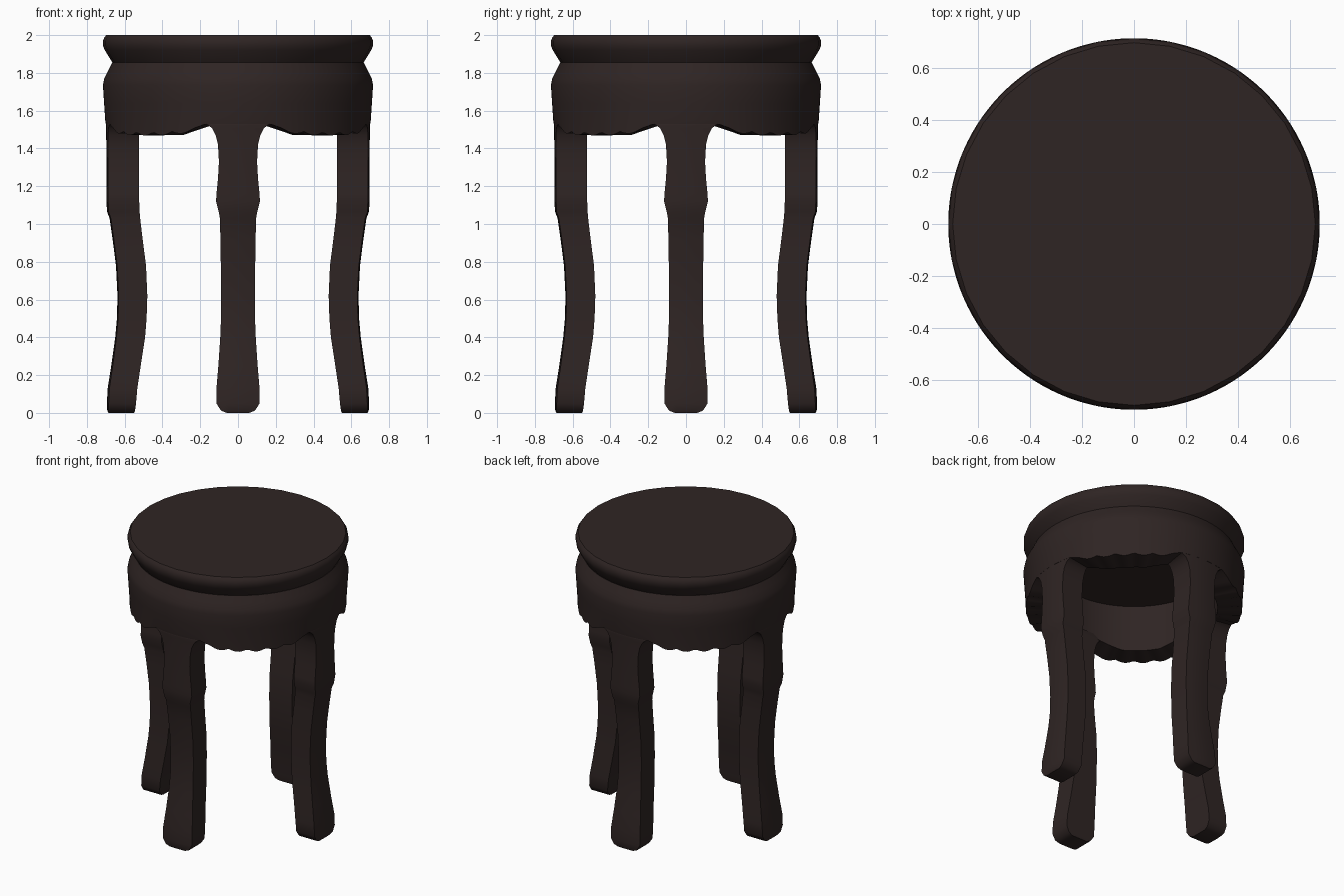
import bpy, bmesh, math

if "Cube" in bpy.data.objects:
    bpy.data.objects.remove(bpy.data.objects["Cube"])

wood = bpy.data.materials.new("dark brown wood")
wood.diffuse_color = (0.028, 0.018, 0.017, 1)
wood.use_nodes = True
wood.node_tree.nodes["Principled BSDF"].inputs["Base Color"].default_value = wood.diffuse_color


def finish(name, bm, angle):
    bmesh.ops.recalc_face_normals(bm, faces=bm.faces)
    me = bpy.data.meshes.new(name)
    bm.to_mesh(me)
    bm.free()
    me.materials.append(wood)
    ob = bpy.data.objects.new(name, me)
    bpy.context.collection.objects.link(ob)
    bpy.ops.object.select_all(action='DESELECT')
    ob.select_set(True)
    bpy.context.view_layer.objects.active = ob
    bpy.ops.object.shade_smooth_by_angle(angle=math.radians(angle))
    return ob


def skin(bm, rings, wrap):
    """Join closed loops of points; wrap joins last to first, else cap both ends."""
    loops = [[bm.verts.new(p) for p in r] for r in rings]
    n = len(loops[0])
    for i in range(len(loops) if wrap else len(loops) - 1):
        a, b = loops[i], loops[(i + 1) % len(loops)]
        for j in range(n):
            k = (j + 1) % n
            bm.faces.new((a[j], a[k], b[k], b[j]))
    if not wrap:
        bm.faces.new(loops[0])
        bm.faces.new(loops[-1])


def circle(r, z, n):
    return [(r * math.cos(2 * math.pi * i / n), r * math.sin(2 * math.pi * i / n), z)
            for i in range(n)]


# seat: 32-sided moulded disc
bm = bmesh.new()
seat_profile = [(0.698, 2.0), (0.708, 1.987), (0.715, 1.97), (0.715, 1.945),
                (0.705, 1.92), (0.665, 1.855), (0.62, 1.80)]
skin(bm, [circle(r, z, 32) for r, z in seat_profile], False)
finish("seat", bm, 35)


# apron: thick ring with a scalloped lower edge between the legs
def interp(x, pts):
    for (x0, y0), (x1, y1) in zip(pts, pts[1:]):
        if x <= x1:
            return y0 + (y1 - y0) * (x - x0) / (x1 - x0)
    return pts[-1][1]


def edge_outer(d):   # d = degrees from the nearest leg, 0..45
    base = interp(d, [(0, 1.53), (14, 1.53), (20, 1.505), (30, 1.49), (45, 1.486)])
    lobe = 0.018 * abs(math.sin(math.pi * (d - 20) / 10)) if d > 20 else 0
    return base - lobe


def edge_inner(d):
    return interp(d, [(0, 1.53), (14, 1.525), (32, 1.472), (45, 1.470)])


bm = bmesh.new()
N = 192
slices = []
for i in range(N):
    deg = 360 * i / N
    d = deg % 90
    d = min(d, 90 - d)
    t = math.radians(deg)
    prof = [(0.665, 1.855), (0.688, 1.81), (0.708, 1.77), (0.715, 1.735), (0.709, 1.64),
            (0.703, 1.55), (0.70, edge_outer(d)), (0.54, edge_inner(d)), (0.54, 1.855)]
    slices.append([(r * math.cos(t), r * math.sin(t), z) for r, z in prof])
skin(bm, slices, True)
finish("apron", bm, 35)

# legs: z, half width, outer radius, inner radius
sections = [(0.0, 0.06, 0.685, 0.55), (0.012, 0.09, 0.692, 0.545), (0.05, 0.114, 0.694, 0.54),
            (0.13, 0.114, 0.69, 0.533), (0.25, 0.104, 0.671, 0.515), (0.40, 0.094, 0.65, 0.492),
            (0.50, 0.090, 0.641, 0.484), (0.62, 0.090, 0.638, 0.48), (0.78, 0.091, 0.646, 0.487),
            (0.92, 0.093, 0.664, 0.505), (1.03, 0.096, 0.680, 0.518), (1.065, 0.102, 0.693, 0.521),
            (1.12, 0.116, 0.697, 0.523), (1.16, 0.114, 0.697, 0.523), (1.24, 0.106, 0.696, 0.523),
            (1.33, 0.101, 0.696, 0.523), (1.42, 0.106, 0.697, 0.523), (1.47, 0.118, 0.698, 0.523),
            (1.505, 0.136, 0.699, 0.523), (1.522, 0.155, 0.70, 0.523), (1.532, 0.175, 0.70, 0.523),
            (1.56, 0.175, 0.69, 0.53)]


def leg(name, angle):
    bm = bmesh.new()
    c, s = math.cos(angle), math.sin(angle)
    rings = []
    for z, w, ro, ri in sections:
        pts = [(math.sqrt(ro * ro - (w * k) ** 2), w * k) for k in (-1, -0.5, 0, 0.5, 1)]
        pts += [(ri, w), (ri, -w)]
        rings.append([(x * c - y * s, x * s + y * c, z) for x, y in pts])
    skin(bm, rings, False)
    finish(name, bm, 40)


for i, side in enumerate(("right", "back", "left", "front")):
    leg(side + "_leg", i * math.pi / 2)
